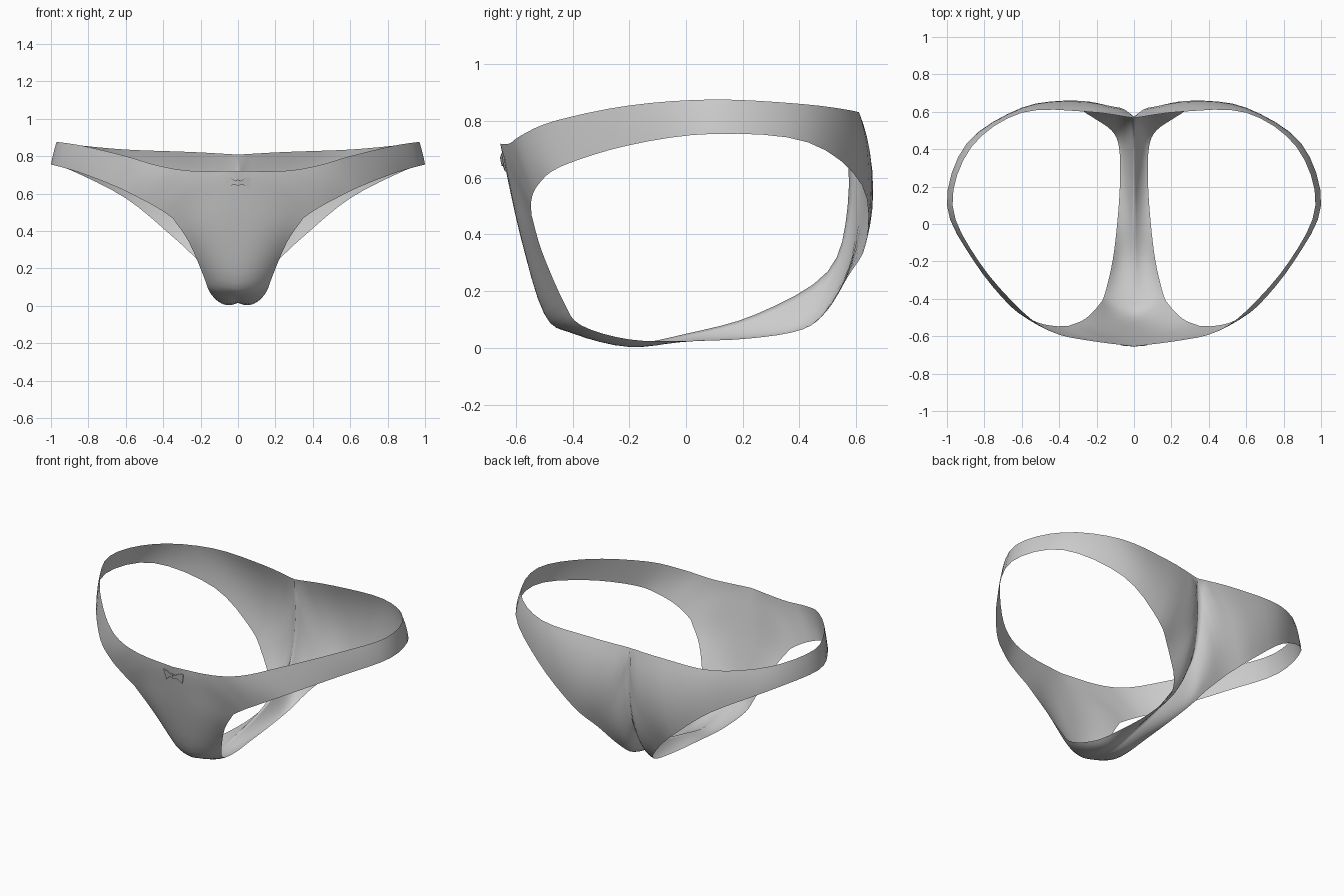
import bpy, bmesh, math
from mathutils import Vector

if "Cube" in bpy.data.objects:
    bpy.data.objects.remove(bpy.data.objects["Cube"])

grey = bpy.data.materials.new("soft grey fabric")
grey.diffuse_color = (0.6, 0.6, 0.6, 1)
grey.use_nodes = True
grey.node_tree.nodes["Principled BSDF"].inputs["Base Color"].default_value = grey.diffuse_color

# Cross-sections of the right half: outer edge, middle, leg-opening edge
WAIST = [  # front centre, round the hip, to back centre
    ((0, -.655, .72), (.18, -.615, .61), (.35, -.545, .47)),
    ((.25, -.622, .721), (.34, -.592, .63), (.43, -.545, .523)),
    ((.43, -.58, .75), (.48, -.557, .665), (.53, -.52, .577)),
    ((.60, -.465, .80), (.63, -.455, .715), (.66, -.44, .64)),
    ((.83, -.20, .855), (.845, -.20, .785), (.855, -.20, .715)),
    ((.97, .10, .876), (.987, .10, .815), (1.0, .10, .755)),
    ((.87, .41, .86), (.885, .425, .79), (.895, .43, .725)),
    ((.60, .595, .835), (.60, .618, .715), (.60, .62, .575)),
    ((.25, .60, .822), (.30, .658, .60), (.35, .635, .37)),
    ((0, .567, .808), (.10, .625, .52), (.22, .57, .25)),
]
CENTRE = [  # back centre, under the body, to front centre
    ((0, .567, .808), (.10, .625, .52), (.22, .57, .25)),
    ((0, .57, .50), (.06, .572, .30), (.12, .50, .135)),
    ((0, .50, .27), (.04, .46, .13), (.08, .41, .065)),
    ((0, .25, .12), (.035, .24, .06), (.075, .22, .033)),
    ((0, 0, .05), (.045, 0, .025), (.09, 0, .025)),
    ((0, -.20, .016), (.06, -.20, .004), (.115, -.20, .03)),
    ((0, -.40, .052), (.085, -.39, .055), (.155, -.37, .08)),
    ((0, -.50, .12), (.10, -.485, .14), (.185, -.43, .16)),
    ((0, -.585, .40), (.15, -.57, .39), (.262, -.508, .34)),
    ((0, -.655, .72), (.18, -.615, .61), (.35, -.545, .47)),
]


def spline(keys, steps):
    """Smooth open curve through the keys."""
    p = [Vector(k) for k in keys]
    p = [2 * p[0] - p[1]] + p + [2 * p[-1] - p[-2]]
    out = []
    for i in range(1, len(p) - 2):
        a, b, c, d = p[i - 1:i + 3]
        for s in range(steps):
            t = s / steps
            out.append(0.5 * (2 * b + (c - a) * t + (2 * a - 5 * b + 4 * c - d) * t * t
                              + (3 * b - a - 3 * c + d) * t ** 3))
    return out + [p[-2]]


def finish(name, bm):
    me = bpy.data.meshes.new(name)
    bm.to_mesh(me)
    bm.free()
    me.materials.append(grey)
    ob = bpy.data.objects.new(name, me)
    bpy.context.collection.objects.link(ob)
    mirror = ob.modifiers.new("mirror", 'MIRROR')
    mirror.use_clip = True
    mirror.merge_threshold = 0.0005
    return ob


# Fabric: sheet lofted between the outer edge and the leg opening
COLS = 8
bm = bmesh.new()
for section in (WAIST, CENTRE):
    outer, mid, inner = (spline([r[k] for r in section], 4) for k in range(3))
    rows = []
    for a, m, b in zip(outer, mid, inner):
        row = []
        for j in range(COLS + 1):
            t = j / COLS
            row.append(bm.verts.new(a * (1 - t) * (1 - 2 * t) + m * 4 * t * (1 - t)
                                    + b * t * (2 * t - 1)))
        rows.append(row)
    for r, s in zip(rows, rows[1:]):
        for j in range(COLS):
            bm.faces.new((r[j], r[j + 1], s[j + 1], s[j]))
bmesh.ops.remove_doubles(bm, verts=bm.verts, dist=0.0005)
fabric = finish("fabric", bm)
bpy.ops.object.select_all(action='DESELECT')
fabric.select_set(True)
bpy.context.view_layer.objects.active = fabric
bpy.ops.object.shade_smooth_by_angle(angle=math.radians(40))


# Bow: thin plates lying on the front
def plate(name, outline):
    bm = bmesh.new()
    verts = [bm.verts.new((x, -.631 - .2 * (z - .57) + .14 * x, z)) for x, z in outline]
    face = bm.faces.new(verts)
    ext = bmesh.ops.extrude_face_region(bm, geom=[face])
    for v in ext["geom"]:
        if isinstance(v, bmesh.types.BMVert):
            v.co.y -= .005
    bmesh.ops.recalc_face_normals(bm, faces=bm.faces)
    return finish(name, bm)


plate("bow_loop", [(.012, .648), (.03, .645), (.055, .622), (.062, .65),
                   (.07, .685), (.045, .685), (.012, .668)])
plate("bow_knot", [(.001, .642), (.012, .645), (.012, .672), (.001, .674)])
